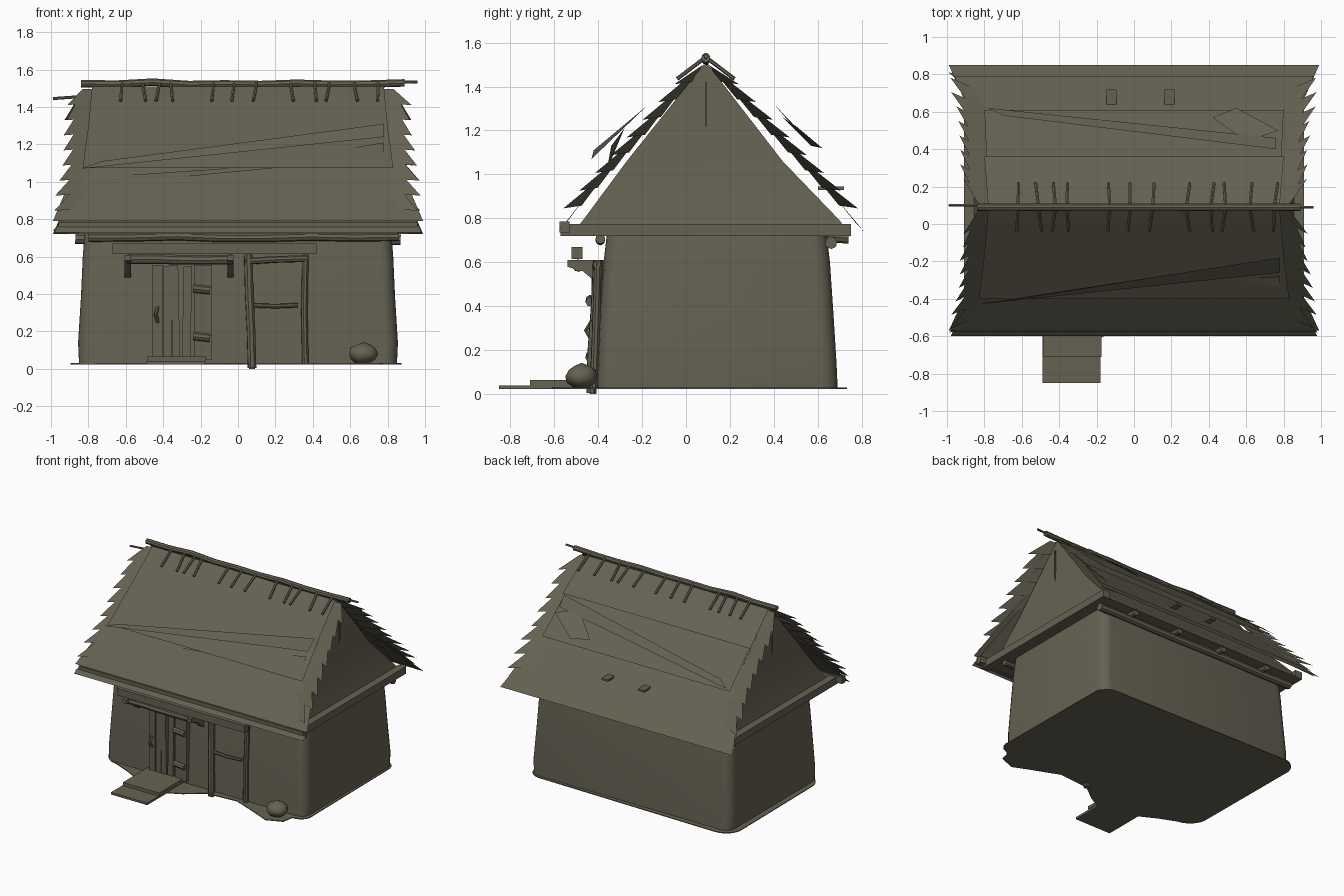
import bpy, bmesh, math, random
from mathutils import Vector

if "Cube" in bpy.data.objects:
    bpy.data.objects.remove(bpy.data.objects["Cube"])

random.seed(4)
MAT = bpy.data.materials.new("weathered olive brown")
MAT.diffuse_color = (0.13, 0.12, 0.085, 1)
MAT.use_nodes = True
MAT.node_tree.nodes["Principled BSDF"].inputs["Base Color"].default_value = MAT.diffuse_color


def make(name, bm, smooth=None):
    me = bpy.data.meshes.new(name)
    bm.to_mesh(me)
    bm.free()
    me.materials.append(MAT)
    ob = bpy.data.objects.new(name, me)
    bpy.context.collection.objects.link(ob)
    if smooth:
        bpy.ops.object.select_all(action='DESELECT')
        ob.select_set(True)
        bpy.context.view_layer.objects.active = ob
        bpy.ops.object.shade_smooth_by_angle(angle=math.radians(smooth))
    return ob


def loft(name, rings, smooth=40):
    """Skin a stack of equal-length rings and cap both ends."""
    bm = bmesh.new()
    vs = [[bm.verts.new(p) for p in r] for r in rings]
    n = len(vs[0])
    for a, b in zip(vs, vs[1:]):
        for i in range(n):
            bm.faces.new((a[i], a[(i + 1) % n], b[(i + 1) % n], b[i]))
    bm.faces.new(vs[0])
    bm.faces.new(vs[-1])
    bmesh.ops.recalc_face_normals(bm, faces=bm.faces)
    return make(name, bm, smooth)


def tube(name, pts, r, sides=8):
    """Round pole along a path."""
    pts = [Vector(p) for p in pts]
    rings = []
    for i, p in enumerate(pts):
        d = (pts[min(i + 1, len(pts) - 1)] - pts[max(i - 1, 0)]).normalized()
        u = d.cross(Vector((0.3, 1, 0.1)) if abs(d.y) < 0.7 else Vector((1, 0, 0))).normalized()
        w = d.cross(u)
        rings.append([p + r * (u * math.cos(t) + w * math.sin(t))
                      for t in (2 * math.pi * k / sides for k in range(sides))])
    return loft(name, rings)


def wavy(x0, x1, y, z, n=7, amp=0.01):
    return [(x0 + (x1 - x0) * i / n, y, z + random.uniform(-amp, amp)) for i in range(n + 1)]


def box(name, x0, x1, y0, y1, z0, z1, skew=0.0):
    ring = lambda z, s: [(x0 + s, y0, z), (x1 + s, y0, z), (x1 + s, y1, z), (x0 + s, y1, z)]
    return loft(name, [ring(z0, 0), ring(z1, skew)], None)


def sheets(name, faces):
    """Loose thatch sheets, all facing upwards."""
    bm = bmesh.new()
    for f in faces:
        bm.faces.new([bm.verts.new(p) for p in f])
    bm.normal_update()
    for f in bm.faces:
        if f.normal.z < 0:
            f.normal_flip()
    return make(name, bm)


def round_rect(hx, y0, y1, z, r=0.07, k=4):
    pts = []
    for cx, cy, a0 in ((hx - r, y1 - r, 0), (r - hx, y1 - r, 90), (r - hx, y0 + r, 180), (hx - r, y0 + r, 270)):
        for i in range(k + 1):
            t = math.radians(a0 + 90 * i / k)
            pts.append((cx + r * math.cos(t), cy + r * math.sin(t), z))
    return pts


# mud walls and uneven earth skirt
loft("walls", [round_rect(0.85, -0.405, 0.69, 0.03), round_rect(0.855, -0.40, 0.685, 0.14),
               round_rect(0.84, -0.39, 0.67, 0.38), round_rect(0.83, -0.375, 0.655, 0.6),
               round_rect(0.82, -0.36, 0.64, 0.73)])
skirt = []
for x, y, z in round_rect(0.88, -0.43, 0.72, 0.03, 0.12, 5):
    skirt.append((x + 0.02 * math.sin(9 * y), y + 0.02 * math.sin(5 * x), z))
front = [(-0.62, -0.47), (-0.45, -0.56), (-0.2, -0.62), (-0.08, -0.56), (0.05, -0.46),
         (0.3, -0.44), (0.5, -0.52), (0.64, -0.58), (0.76, -0.53)]
skirt = skirt[:18] + [(x, y, 0.03) for x, y in front] + skirt[18:]
loft("earth_skirt", [[(x, y, 0.024) for x, y, z in skirt], skirt], None)

# roof core with gable walls leaning in
rect = lambda hx, y0, y1, z: [(-hx, y0, z), (hx, y0, z), (hx, y1, z), (-hx, y1, z)]
loft("roof_core", [rect(0.87, -0.53, 0.75, 0.72), rect(0.85, -0.47, 0.70, 0.79),
                   rect(0.81, -0.27, 0.44, 1.06), rect(0.78, 0.08, 0.10, 1.50)], 20)

# thatch courses: edge (y, z, half x) to top (y, z, half x)
for label, courses in (
        ("front", [(-0.60, 0.73, 0.98, -0.22, 1.15, 0.80), (-0.57, 0.79, 0.99, -0.20, 1.19, 0.82),
                   (-0.40, 1.075, 0.83, 0.00, 1.45, 0.78), (-0.16, 1.30, 0.80, 0.07, 1.51, 0.78)]),
        ("back", [(0.85, 0.72, 0.99, 0.42, 1.15, 0.80), (0.79, 0.79, 0.96, 0.40, 1.19, 0.80),
                  (0.61, 1.07, 0.80, 0.18, 1.45, 0.78), (0.36, 1.305, 0.80, 0.11, 1.51, 0.78)])):
    sheets(label + "_thatch", [[(-xb, yb, zb), (xb, yb, zb), (xt, yt, zt), (-xt, yt, zt)]
                               for yb, zb, xb, yt, zt, xt in courses])

# slipped diagonal strips of thatch
sheets("slipped_thatch", [
    [(-0.84, -0.43, 1.07), (-0.73, -0.42, 1.11), (0.78, -0.18, 1.31), (0.78, -0.26, 1.24)],
    [(-0.82, -0.35, 1.02), (-0.36, -0.36, 1.02), (0.78, -0.28, 1.21), (0.78, -0.34, 1.13)],
    [(-0.78, 0.62, 1.09), (-0.70, 0.58, 1.13), (0.76, 0.40, 1.32), (0.76, 0.46, 1.25)],
    [(0.42, 0.57, 1.13), (0.55, 0.62, 1.12), (0.77, 0.50, 1.22), (0.60, 0.44, 1.26)]])

# ragged shards flaring out along the four roof verges
shards = []
for sx in (-1, 1):
    for y_eave, n in ((-0.58, 9), (0.81, 9)):
        def on_roof(t, lift):
            s = -1 if y_eave < 0 else 1
            return 0.09 + (y_eave - 0.09) * t + s * lift, 1.49 - 0.75 * t + lift * 0.5
        for i in range(n):
            t = 0.14 + 0.86 * i / (n - 1)
            y0, z0 = on_roof(max(t - 0.24, 0), 0.015)
            y1, z1 = on_roof(t, 0.05 if i < n - 1 else 0.0)
            y2, z2 = on_roof(max(t - 0.05, 0), 0.0)
            out = 0.91 + 0.07 * t + random.uniform(-0.015, 0.015)
            shards.append([(sx * 0.76, y0, z0), (sx * 0.83, y0, z0),
                           (sx * out, y1, z1), (sx * 0.78, y2, z2)])
sheets("verge_shards", shards)

# eave boards, gable beams and eave poles
box("front_eave_board", -0.96, 0.96, -0.575, -0.53, 0.735, 0.785)
for sx, side in ((-1, "left"), (1, "right")):
    xs = sorted((sx * 0.85, sx * 0.91))
    box(side + "_gable_beam", xs[0], xs[1], -0.57, 0.75, 0.72, 0.775)
    box(side + "_gable_post", sx * 0.80 - 0.006, sx * 0.80 + 0.006, 0.088, 0.096, 1.13, 1.42)
tube("back_eave_pole", wavy(-0.87, 0.87, 0.66, 0.69, 7, 0.006), 0.028)
tube("front_eave_pole", wavy(-0.80, 0.86, -0.39, 0.705, 7, 0.006), 0.022)
for i in range(4):
    x = -0.6 + 0.4 * i
    tube("back_rafter_end", [(x, 0.6, 0.72), (x, 0.74, 0.71)], 0.025)
for x in (-0.12, 0.19):
    box("back_thatch_stick", x - 0.027, x + 0.027, 0.60, 0.72, 0.93, 0.945)

# ridge poles with straddling pegs
tube("ridge_pole", wavy(-0.84, 0.89, 0.09, 1.525, 9, 0.008), 0.02)
tube("thin_ridge_pole", [(-0.99, 0.10, 1.445), (-0.5, 0.10, 1.48), (0.5, 0.09, 1.52), (0.96, 0.09, 1.535)], 0.008, 6)
for x in (-0.62, -0.51, -0.42, -0.36, -0.13, -0.02, 0.10, 0.28, 0.41, 0.49, 0.62, 0.75):
    for s in (-1, 1):
        tube("ridge_peg", [(x, 0.09 + s * 0.005, 1.53), (x + random.uniform(-0.02, 0.02), 0.09 + s * 0.13, 1.435)], 0.009, 6)

# door planks, hardware and threshold steps
for x0, x1, top, skew in ((-0.46, -0.405, 0.555, 0.0), (-0.40, -0.355, 0.55, 0.0),
                          (-0.35, -0.31, 0.555, -0.01), (-0.30, -0.255, 0.55, 0.01), (-0.235, -0.14, 0.555, 0.0)):
    box("door_plank", x0, x1, -0.43, -0.37, 0.05, top, skew)
for z in (0.165, 0.42):
    tube("door_hinge", [(-0.24, -0.435, z + 0.01), (-0.15, -0.435, z)], 0.022)
tube("door_handle", [(-0.43, -0.43, 0.33), (-0.44, -0.455, 0.29), (-0.43, -0.43, 0.25)], 0.01, 6)
box("lower_step", -0.49, -0.18, -0.85, -0.40, 0.024, 0.04)
box("upper_step", -0.485, -0.175, -0.71, -0.40, 0.04, 0.065)

# lintel beams on curved brackets
box("door_lintel", -0.67, 0.42, -0.52, -0.47, 0.615, 0.67)
tube("lintel_pole", wavy(-0.59, -0.03, -0.49, 0.585, 4, 0.004), 0.026)
for x in (-0.59, -0.04):
    prof = [(-0.37, 0.48), (-0.41, 0.51), (-0.47, 0.56), (-0.54, 0.58), (-0.54, 0.61), (-0.37, 0.61)]
    loft("lintel_bracket", [[(x + d, y, z) for y, z in prof] for d in (-0.017, 0.017)], None)

# rough timber frame beside the door
tube("frame_left_post", [(0.075, -0.43, 0.005), (0.07, -0.425, 0.2), (0.06, -0.41, 0.4), (0.055, -0.40, 0.61)], 0.024)
tube("frame_right_post", [(0.36, -0.42, 0.03), (0.355, -0.41, 0.3), (0.36, -0.40, 0.61)], 0.018)
tube("frame_top_rail", [(0.04, -0.405, 0.575), (0.2, -0.41, 0.585), (0.375, -0.405, 0.59)], 0.018)
tube("frame_middle_rail", [(0.07, -0.415, 0.34), (0.2, -0.42, 0.335), (0.32, -0.415, 0.34)], 0.012)

# rock by the wall
bm = bmesh.new()
bmesh.ops.create_icosphere(bm, subdivisions=2, radius=1)
for v in bm.verts:
    k = random.uniform(0.93, 1.05)
    v.co = Vector((0.67 + 0.08 * k * v.co.x, -0.475 + 0.075 * k * v.co.y, 0.08 + 0.06 * k * v.co.z))
make("rock", bm, 50)

# small peg touching the ground under the frame
box("ground_peg", 0.06, 0.09, -0.44, -0.41, 0.0, 0.04)
